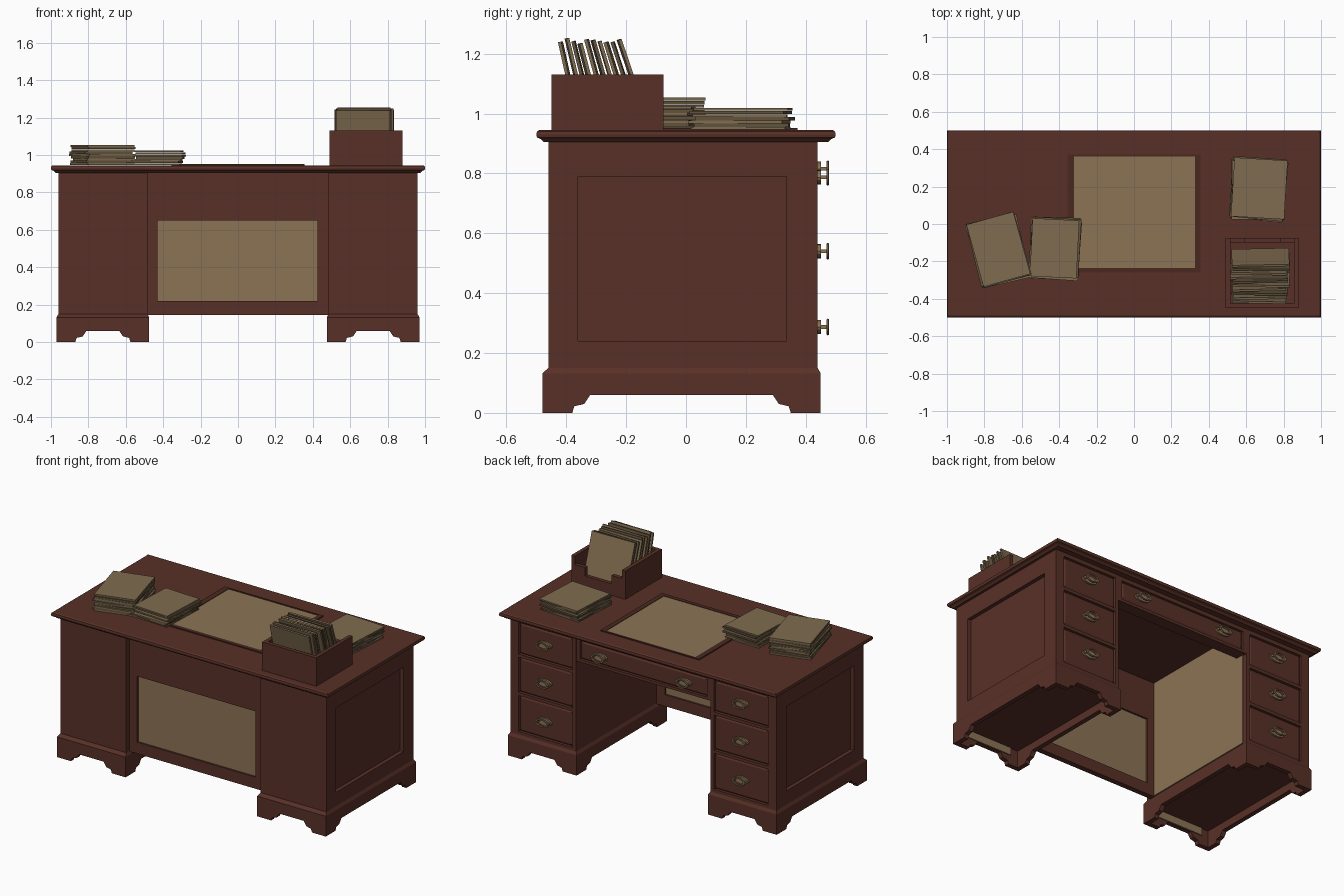
import bpy, bmesh, math, random
from mathutils import Matrix, Vector

if "Cube" in bpy.data.objects:
    bpy.data.objects.remove(bpy.data.objects["Cube"])

random.seed(4)


def material(name, rgb):
    m = bpy.data.materials.new(name)
    m.diffuse_color = (*rgb, 1)
    m.use_nodes = True
    m.node_tree.nodes["Principled BSDF"].inputs["Base Color"].default_value = m.diffuse_color
    return m


WOOD = material("red brown wood", (0.098, 0.030, 0.020))
DARK = material("shaded wood", (0.068, 0.022, 0.015))
TAN = material("tan leather", (0.260, 0.172, 0.089))
PAPER = material("aged paper", (0.215, 0.150, 0.080))
EDGE = material("dark paper", (0.120, 0.085, 0.045))


def finish(name, bm, mat):
    bmesh.ops.recalc_face_normals(bm, faces=bm.faces)
    me = bpy.data.meshes.new(name)
    bm.to_mesh(me)
    bm.free()
    me.materials.append(mat)
    ob = bpy.data.objects.new(name, me)
    bpy.context.collection.objects.link(ob)
    return ob


def loft(name, rings, mat):
    """Skin a list of equal-length point loops and cap both ends."""
    bm = bmesh.new()
    vs = [[bm.verts.new(p) for p in r] for r in rings]
    n = len(vs[0])
    for a, b in zip(vs, vs[1:]):
        for i in range(n):
            bm.faces.new((a[i], a[(i + 1) % n], b[(i + 1) % n], b[i]))
    bm.faces.new(vs[0])
    bm.faces.new(vs[-1])
    return finish(name, bm, mat)


def rect(x0, x1, y0, y1, z):
    return [(x0, y0, z), (x1, y0, z), (x1, y1, z), (x0, y1, z)]


def box(name, x, y, z, mat=WOOD):
    return loft(name, [rect(*x, *y, z[0]), rect(*x, *y, z[1])], mat)


def frame(name, outer, inner, depth, place, mat=WOOD):
    """Rectangular ring; outer and inner are (u0, u1, v0, v1)."""
    bm = bmesh.new()
    loops = []
    for r, d in ((outer, depth[0]), (outer, depth[1]), (inner, depth[1]), (inner, depth[0])):
        u0, u1, v0, v1 = r
        loops.append([bm.verts.new(place(u, v, d)) for u, v in
                      ((u0, v0), (u1, v0), (u1, v1), (u0, v1))])
    for k in range(4):
        a, b = loops[k], loops[(k + 1) % 4]
        for i in range(4):
            j = (i + 1) % 4
            bm.faces.new((a[i], a[j], b[j], b[i]))
    return finish(name, bm, mat)


def bracket_board(name, a, b, place, d0, d1):
    """Plinth board with a bracket foot at both ends."""
    half = [(0, 0), (0.10, 0), (0.107, 0.022), (0.14, 0.03), (0.16, 0.06)]
    pts = [(a + u, v) for u, v in half] + [(b - u, v) for u, v in reversed(half)]
    pts += [(b, 0.13), (a, 0.13)]
    loft(name, [[place(u, v, d) for u, v in pts] for d in (d0, d1)], WOOD)


def handle(x, z):
    # oval plate, two posts and a hanging loop
    rot = (math.pi / 2, 0, 0)
    bpy.ops.mesh.primitive_cylinder_add(vertices=16, radius=0.024, depth=0.012,
                                        location=(x, 0.445, z), rotation=rot)
    plate = bpy.context.object
    plate.name = "handle_plate"
    plate.scale = (2.2, 1, 1)
    plate.data.materials.append(TAN)
    bpy.ops.mesh.primitive_torus_add(major_segments=20, minor_segments=6, major_radius=0.023,
                                     minor_radius=0.005, location=(x, 0.474, z), rotation=rot)
    loop = bpy.context.object
    loop.name = "handle_loop"
    loop.scale = (1.8, 1, 1)
    loop.data.materials.append(TAN)
    bpy.ops.object.shade_smooth_by_angle()
    for s in (-1, 1):
        px = x + s * 0.038
        box("handle_post", (px - 0.006, px + 0.006), (0.44, 0.476), (z - 0.006, z + 0.006), TAN)


def drawer(name, x0, x1, z0, z1):
    # recessed front with a raised, bevelled field
    g = 0.015
    loft(name, [[(x, y, z) for x, z in ((x0 + e, z0 + e), (x1 - e, z0 + e),
                                        (x1 - e, z1 - e), (x0 + e, z1 - e))]
                for y, e in ((0.415, 0.004), (0.428, 0.004), (0.434, g))], WOOD)


# Table top with moulded edge
loft("table_top", [rect(-a, a, -b, b, z) for a, b, z in
                   ((0.975, 0.475, 0.905), (0.985, 0.485, 0.915), (0.998, 0.498, 0.92),
                    (1.0, 0.5, 0.93), (0.998, 0.498, 0.94), (0.99, 0.49, 0.945))], WOOD)

# Writing pad: thin border with leather sheet
frame("pad_border", (-0.355, 0.355, -0.26, 0.372), (-0.32, 0.325, -0.235, 0.36),
      (0.944, 0.952), lambda u, v, d: (u, v, d), DARK)
box("pad_leather", (-0.32, 0.325), (-0.235, 0.36), (0.944, 0.949), TAN)

# Pedestals
for s in (-1, 1):
    def X(a, b):
        return tuple(sorted((s * a, s * b)))
    side = lambda u, v, d: (s * d, u, v)
    face = lambda u, v, d: (s * u, d, v)
    box("pedestal_core", X(0.485, 0.935), (-0.46, 0.415), (0.145, 0.91))
    frame("side_frame", (-0.46, 0.44, 0.145, 0.91), (-0.36, 0.335, 0.24, 0.79),
          (0.934, 0.96), side)
    # Drawer surround and drawers
    for a, b in ((0.485, 0.51), (0.90, 0.94)):
        box("drawer_stile", X(a, b), (0.41, 0.44), (0.145, 0.91))
    for z0, z1 in ((0.145, 0.17), (0.405, 0.425), (0.655, 0.675), (0.88, 0.91)):
        box("drawer_rail", X(0.50, 0.91), (0.41, 0.44), (z0, z1))
    for z0, z1, zh in ((0.17, 0.405, 0.287), (0.425, 0.655, 0.54), (0.675, 0.88, 0.787)):
        drawer("drawer_front", *X(0.51, 0.90), z0, z1)
        handle(s * 0.71, zh)
    # Plinth with bracket feet
    bracket_board("plinth_front", 0.475, 0.97, face, -0.48, -0.45)
    bracket_board("plinth_back", 0.475, 0.97, face, 0.45, 0.42)
    bracket_board("plinth_outer", -0.48, 0.45, side, 0.97, 0.94)
    bracket_board("plinth_inner", -0.48, 0.45, side, 0.475, 0.505)
    loft("plinth_moulding", [rect(*X(0.475, 0.97), -0.48, 0.45, 0.11),
                             rect(*X(0.475, 0.97), -0.48, 0.45, 0.132),
                             rect(*X(0.485, 0.96), -0.46, 0.44, 0.15)], WOOD)
    box("plinth_strip", X(0.56, 0.89), (-0.452, -0.444), (0.062, 0.112), TAN)

# Kneehole: lined wall, modesty panel, centre drawer
box("kneehole_lining", (-0.486, -0.478), (-0.39, 0.41), (0.15, 0.905), TAN)
frame("modesty_frame", (-0.486, 0.486, 0.145, 0.91), (-0.43, 0.425, 0.22, 0.65),
      (-0.425, -0.39), lambda u, v, d: (u, d, v))
box("modesty_panel", (-0.44, 0.435), (-0.413, -0.402), (0.21, 0.66), TAN)
box("centre_apron", (-0.486, 0.486), (0.36, 0.415), (0.74, 0.91))
frame("centre_surround", (-0.486, 0.486, 0.74, 0.91), (-0.46, 0.46, 0.758, 0.88),
      (0.41, 0.438), lambda u, v, d: (u, d, v))
drawer("centre_drawer", -0.46, 0.46, 0.758, 0.88)
for hx in (-0.30, 0.31):
    handle(hx, 0.815)

# Letter box with a cut-down back wall
frame("letter_box", (0.49, 0.88, -0.45, -0.075), (0.515, 0.855, -0.425, -0.10),
      (0.944, 1.02), lambda u, v, d: (u, v, d))
box("letter_box_front", (0.49, 0.88), (-0.45, -0.425), (1.02, 1.13))
for x in ((0.49, 0.515), (0.855, 0.88)):
    box("letter_box_side", x, (-0.425, -0.075), (1.02, 1.13))
for x in ((0.515, 0.59), (0.78, 0.855)):
    box("letter_box_back", x, (-0.10, -0.075), (1.02, 1.075))
box("letter_box_floor", (0.51, 0.86), (-0.43, -0.09), (0.944, 0.955))


def sheet(name, size, loc, mat, tilt=0.0, turn=0.0):
    ob = box(name, *[(-v / 2, v / 2) for v in size], mat)
    ob.matrix_world = (Matrix.Translation(Vector(loc)) @ Matrix.Rotation(turn, 4, 'Z')
                       @ Matrix.Rotation(tilt, 4, 'X'))


# Leaning files in the letter box
N = 10
for i in range(N):
    y = -0.415 + 0.21 * i / (N - 1)
    w = 0.30 + random.uniform(-0.02, 0.01)
    sheet("file", (w, 0.011, 0.27), (0.675 + random.uniform(-0.008, 0.008), y + 0.025,
          1.11 + random.uniform(-0.012, 0.012)), (PAPER, PAPER, EDGE)[i % 3],
          tilt=0.22 + 0.012 * i, turn=random.uniform(-0.03, 0.03))


# Paper stacks
def stack(name, cx, cy, w, d, top, turn, count):
    step = (top - 0.945) / count
    for i in range(count):
        last = i == count - 1
        j = 0.0 if last else 0.012
        sheet(name, (w, d, step * (0.98 if i % 2 else 0.8)),
              (cx + random.uniform(-j, j), cy + random.uniform(-j, j), 0.945 + step * (i + 0.5)),
              EDGE if i % 2 and not last else PAPER,
              turn=turn + random.uniform(-j, j) * 4)


stack("left_stack", -0.725, -0.135, 0.26, 0.345, 1.055, 0.27, 9)
stack("middle_stack", -0.425, -0.13, 0.25, 0.31, 1.025, -0.05, 7)
stack("right_stack", 0.67, 0.19, 0.285, 0.315, 1.02, -0.06, 7)
